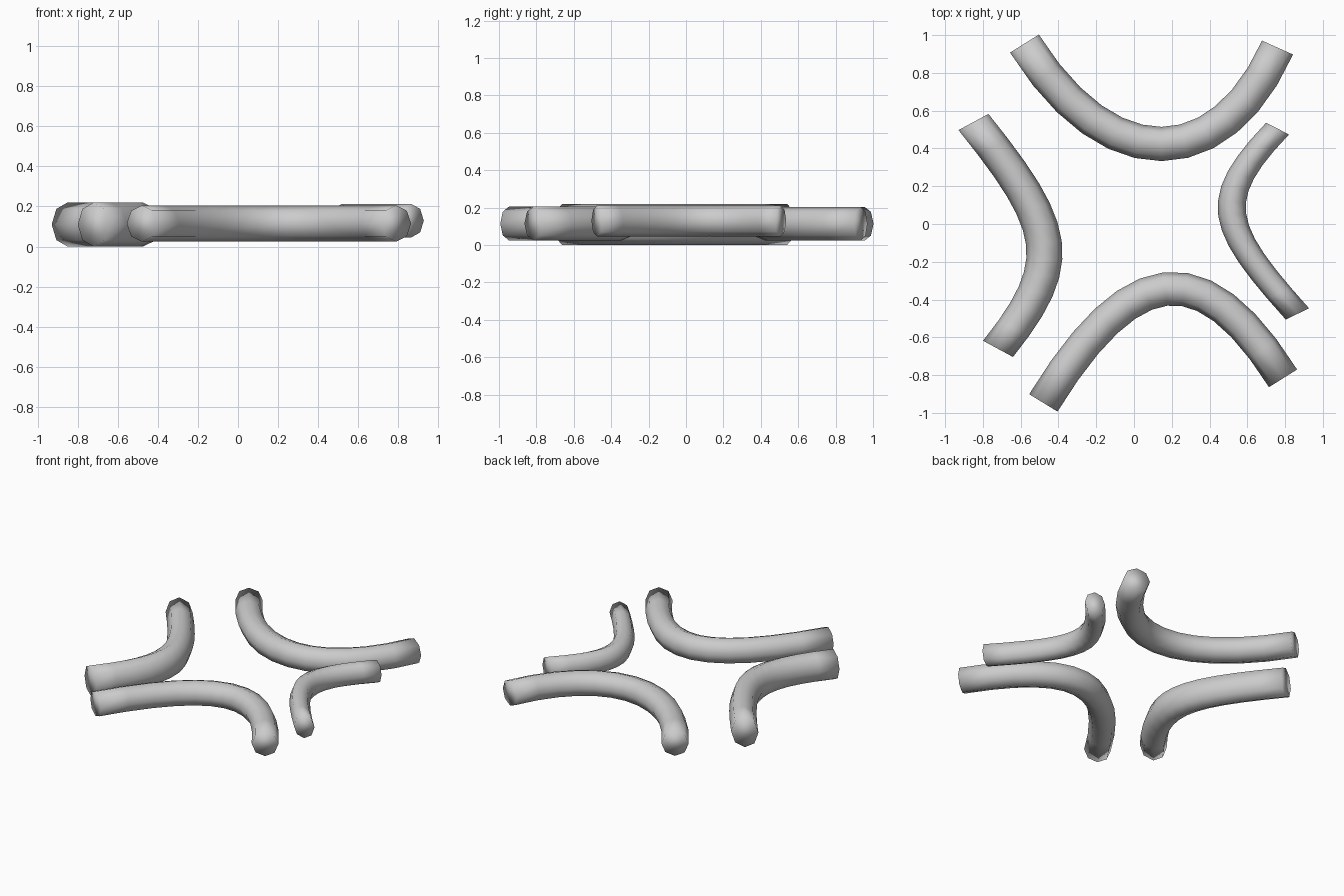
import bpy, bmesh, math
from mathutils import Vector
from mathutils.geometry import interpolate_bezier

if "Cube" in bpy.data.objects:
    bpy.data.objects.remove(bpy.data.objects["Cube"])

SIDES = 8
STEPS = 12


def bent_tube(name, pts, radii, z):
    """Sweep a round section along a flat bezier, in a space squashed by the radii."""
    s = Vector(radii)
    knots = [Vector((x / s.x, y / s.y, 0)) for x, y in pts]
    p0, h1, h2, p3 = knots
    path = interpolate_bezier(p0, h1, h2, p3, STEPS + 1)
    bm = bmesh.new()
    rings = []
    for i, p in enumerate(path):
        if i == 0:
            t, widen = h1 - p0, 1
        elif i == STEPS:
            t, widen = p3 - h2, 1
        else:
            a = (p - path[i - 1]).normalized()
            b = (path[i + 1] - p).normalized()
            t = a + b
            widen = 1 / math.cos(a.angle(b) / 2)
        t.normalize()
        side = Vector((t.y, -t.x, 0)) * widen
        ring = []
        for k in range(SIDES):
            ang = 2 * math.pi * k / SIDES
            q = p + side * math.cos(ang) + Vector((0, 0, math.sin(ang)))
            ring.append(bm.verts.new((q.x * s.x, q.y * s.y, q.z * s.z + z)))
        rings.append(ring)
    for r0, r1 in zip(rings, rings[1:]):
        for k in range(SIDES):
            n = (k + 1) % SIDES
            bm.faces.new((r0[k], r0[n], r1[n], r1[k]))
    bm.faces.new(rings[0])
    bm.faces.new(rings[-1])
    bmesh.ops.recalc_face_normals(bm, faces=bm.faces)
    for f in bm.faces:
        f.smooth = True
    me = bpy.data.meshes.new(name)
    bm.to_mesh(me)
    bm.free()
    ob = bpy.data.objects.new(name, me)
    bpy.context.collection.objects.link(ob)
    return ob


# Four bent tubes curving inwards: end, handle, handle, end; radii; centre height
bent_tube("back_tube", [(-.58, .955), (-.13, .235), (.46, .265), (.76, .934)],
          (.09, .09, .09), .114)
bent_tube("front_tube", [(-.48, -.947), (-.02, -.197), (.36, -.133), (.789, -.817)],
          (.088, .088, .09), .115)
bent_tube("left_tube", [(-.85, .54), (-.40, -.02), (-.35, -.20), (-.72, -.661)],
          (.095, .078, .11), .11)
bent_tube("right_tube", [(.76, .505), (.40, .13), (.445, -.01), (.865, -.476)],
          (.074, .054, .083), .129)
